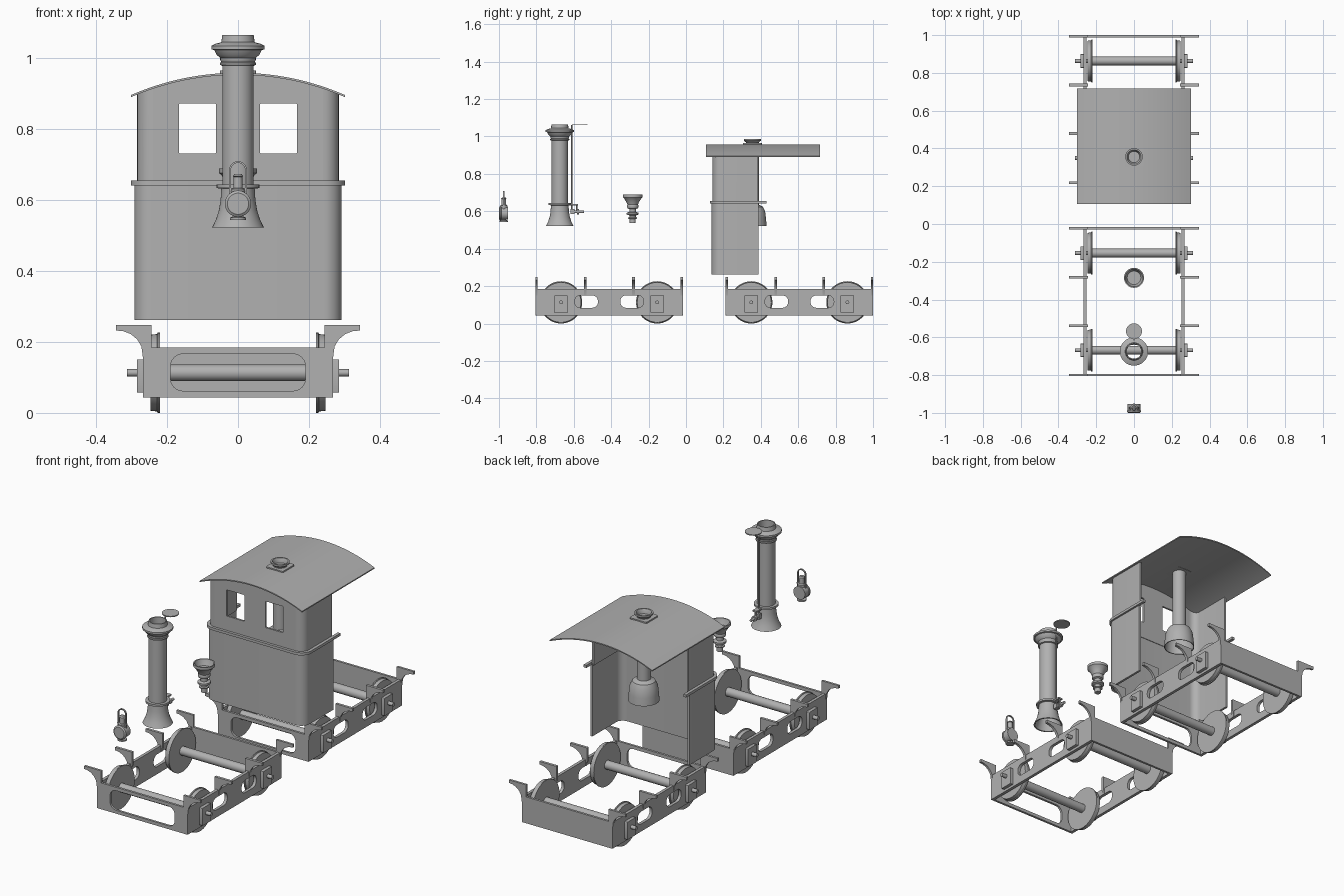
import bpy, bmesh
from math import sin, cos, pi, sqrt, radians
from mathutils import Matrix, Vector

if "Cube" in bpy.data.objects:
    bpy.data.objects.remove(bpy.data.objects["Cube"])

AXES = {  # local (u, v, depth) to world for each facing
    'Z': Matrix.Identity(3),
    'Y': Matrix(((1, 0, 0), (0, 0, -1), (0, 1, 0))),
    'X': Matrix(((0, 0, 1), (1, 0, 0), (0, 1, 0))),
}
metal = bpy.data.materials.new("dark_grey_metal")
metal.diffuse_color = (.44, .44, .44, 1)
metal.use_nodes = True
metal.node_tree.nodes["Principled BSDF"].inputs["Base Color"].default_value = metal.diffuse_color


def finish(name, mesh):
    mesh.shade_smooth()
    mesh.set_sharp_from_angle(angle=radians(30))
    mesh.materials.clear()
    mesh.materials.append(metal)
    ob = bpy.data.objects.new(name, mesh)
    bpy.context.collection.objects.link(ob)
    return ob


def from_bm(name, bm):
    bmesh.ops.recalc_face_normals(bm, faces=bm.faces)
    mesh = bpy.data.meshes.new(name)
    bm.to_mesh(mesh)
    bm.free()
    return finish(name, mesh)


def plate(name, loops, lo, hi, axis):
    """Outline plus optional holes, extruded from lo to hi along axis."""
    cu = bpy.data.curves.new(name, 'CURVE')
    cu.dimensions, cu.fill_mode, cu.extrude = '2D', 'BOTH', (hi - lo) / 2
    for loop in loops:
        sp = cu.splines.new('POLY')
        sp.points.add(len(loop) - 1)
        for p, (u, v) in zip(sp.points, loop):
            p.co = (u, v, 0, 1)
        sp.use_cyclic_u = True
    tmp = bpy.data.objects.new(name + "_outline", cu)
    bpy.context.collection.objects.link(tmp)
    mesh = bpy.data.meshes.new_from_object(tmp.evaluated_get(bpy.context.evaluated_depsgraph_get()))
    bpy.data.objects.remove(tmp)
    bpy.data.curves.remove(cu)
    bm = bmesh.new()
    bm.from_mesh(mesh)
    bmesh.ops.remove_doubles(bm, verts=bm.verts, dist=1e-5)
    shift = Vector([(lo + hi) / 2 if a == axis else 0 for a in 'XYZ'])
    for v in bm.verts:
        v.co = AXES[axis] @ v.co + shift
    return from_bm(name, bm)


def lathe(name, prof, at, axis='Z', n=40, closed=False):
    """Revolve (radius, height) points around an axis through at."""
    bm = bmesh.new()
    rings = [[bm.verts.new(Vector(at) + AXES[axis] @ Vector((r * cos(2 * pi * k / n), r * sin(2 * pi * k / n), h)))
              for k in range(n)] for r, h in prof]
    for a, b in zip(rings, rings[1:] + ([rings[0]] if closed else [])):
        for k in range(n):
            bm.faces.new((a[k], a[k - 1], b[k - 1], b[k]))
    if not closed:
        bm.faces.new(rings[0])
        bm.faces.new(rings[-1])
    return from_bm(name, bm)


def rod(name, r, lo, hi, at, axis='Z', n=24):
    return lathe(name, [(r, lo), (r, hi)], at, axis, n)


def box(name, x0, x1, y0, y1, z0, z1):
    return plate(name, [[(x0, y0), (x1, y0), (x1, y1), (x0, y1)]], z0, z1, 'Z')


def rrect(cu, cv, hu, hv, r, n=6):
    pts = []
    for i, (su, sv) in enumerate(((1, 1), (-1, 1), (-1, -1), (1, -1))):
        for k in range(n + 1):
            a = pi / 2 * (i + k / n)
            pts.append((cu + su * (hu - r) + r * cos(a), cv + sv * (hv - r) + r * sin(a)))
    return pts


# Two wheeled chassis
bracket = [(.25, .15), (.243, .18), (.243, .248), (.343, .248), (.343, .232), (.323, .23),
           (.302, .222), (.284, .207), (.272, .187), (.267, .15)]
for tag, cy in (("front", -.411), ("rear", .606)):
    y0, y1 = cy - .394, cy + .394
    panel = rrect(0, .114, .267, .07, .001, 1)
    plate(f"{tag}_chassis_open_end", [panel, rrect(0, .114, .19, .052, .035)], y0, y0 + .012, 'Y')
    plate(f"{tag}_chassis_closed_end", [panel], y1 - .012, y1, 'Y')
    for side, s in (("left", -1), ("right", 1)):
        frame = [rrect(cy, .114, .39, .07, .001, 1)]
        frame += [rrect(cy + d, .117, .062, .033, .03) for d in (-.122, .122)]
        plate(f"{tag}_{side}_frame", frame, s * .259 - .008, s * .259 + .008, 'X')
        for i, y in enumerate((y0 + .006, cy - .127, cy + .13, y1 - .006)):
            t = .006 if i in (0, 3) else .007
            plate(f"{tag}_{side}_bracket_{i}", [[(s * u, v) for u, v in bracket]], y - t, y + t, 'Y')
    for i, y in enumerate((cy - .257, cy + .257)):
        c = (0, y, .113)
        rod(f"{tag}_axle_{i}", .023, -.24, .24, c, 'X')
        rod(f"{tag}_axle_pin_{i}", .01, -.313, .313, c, 'X')
        for side, s in (("left", -1), ("right", 1)):
            wheel = [(.04, .22), (.113, .22), (.113, .226), (.109, .228), (.107, .246), (.03, .246)]
            lathe(f"{tag}_{side}_wheel_{i}", [(r, s * h) for r, h in wheel], c, 'X', 48)
            a, b = sorted((s * .264, s * .284))
            plate(f"{tag}_{side}_axle_box_{i}", [rrect(y, .104, .036, .047, .004, 3)], a, b, 'X')


# Cab walls: U-shaped plan with rounded front corners
def half_u(hx, y0, y1, r, n=8):
    return [(hx, y1)] + [(hx - r + r * cos(a), y0 + r - r * sin(a))
                         for a in (pi / 2 * k / n for k in range(n + 1))]


def mirror(pts):
    return [(-x, y) for x, y in reversed(pts)]


def u_shape(hx, y0, y1, r, t):
    outer, inner = half_u(hx, y0, y1, r), half_u(hx - t, y0 + t, y1, r - t)
    return outer + mirror(outer) + (inner + mirror(inner))[::-1]


def roof_z(x):
    return .203 + sqrt(.755 ** 2 - x * x)


plate("cab_lower_wall", [u_shape(.292, .137, .388, .05, .012)], .262, .648, 'Z')
plate("cab_belt_rail", [u_shape(.302, .128, .43, .06, .016)], .641, .655, 'Z')
for side, s in (("left", -1), ("right", 1)):
    ring = half_u(.284, .142, .384, .045) + half_u(.274, .152, .384, .035)[::-1]
    ob = plate(f"cab_upper_{side}_wall", [[(s * x, y) for x, y in ring]], .64, .9, 'Z')
    for v in ob.data.vertices:
        if v.co.z > .8:
            v.co.z = roof_z(v.co.x) - .004
xs = [.239 - .478 * k / 16 for k in range(17)]
front = [(-.239, .64), (.239, .64)] + [(x, roof_z(x) - .004) for x in xs]
plate("cab_front_wall", [front] + [rrect(s * .114, .801, .052, .07, .002, 1) for s in (-1, 1)], .142, .152, 'Y')

# Arched roof
xs = [-.302 + .604 * k / 28 for k in range(29)]
plate("cab_roof", [[(x, roof_z(x)) for x in xs] + [(x, roof_z(x) - .006) for x in reversed(xs)]], .107, .717, 'Y')

# Roof vent and hanging smoke pipe with hood
vent = (0, .355, 0)
plate("vent_base", [rrect(0, .355, .05, .05, .006, 3)], .95, .964, 'Z')
lathe("vent_collar", [(.034, .955), (.034, .968), (.046, .978), (.046, .987), (.038, .987), (.03, .97), (.03, .955)],
      vent, closed=True)
rod("smoke_pipe", .034, .625, .95, vent, n=32)
lathe("smoke_hood", [(.076, .52), (.073, .56), (.068, .6), (.056, .624), (.034, .635),
                     (.03, .63), (.053, .618), (.064, .597), (.069, .56), (.072, .52)], vent, closed=True)

# Chimney
lathe("chimney", [(.073, .522), (.062, .545), (.054, .57), (.049, .6), (.047, .632), (.06, .633), (.06, .643),
                  (.044, .643), (.044, .978), (.051, .98), (.051, .986), (.047, .988), (.05, .994), (.05, 1.0),
                  (.06, 1.008), (.067, 1.022), (.075, 1.024), (.075, 1.034), (.062, 1.04), (.047, 1.044),
                  (.044, 1.065), (.039, 1.065), (.038, .64), (.044, .585), (.066, .522)], (0, -.675, 0), closed=True)

# Chimney lid with its turning rod and lever
rod("lid", .042, 1.06, 1.065, (0, -.568, 0), n=32)
rod("lid_rod", .004, .59, 1.062, (0, -.612, 0), n=12)
box("lid_rod_bracket", -.012, .012, -.64, -.577, .63, .638)
box("lid_upper_guide", -.008, .008, -.63, -.605, 1.022, 1.032)
box("lever_block", -.012, .012, -.618, -.596, .585, .612)
rod("lever_shaft", .007, .545, .6, (0, 0, .597), 'Y', 16)
rod("lever_knob", .014, .572, .582, (0, 0, .597), 'Y', 20)
rod("lever_post", .004, .597, .634, (0, -.585, 0), n=12)

# Funnel
lathe("funnel", [(.016, .537), (.016, .558), (.024, .561), (.024, .566), (.018, .57), (.018, .578), (.032, .583),
                 (.032, .592), (.018, .597), (.018, .612), (.027, .616), (.03, .622), (.03, .632), (.028, .636),
                 (.034, .65), (.047, .67), (.053, .675), (.053, .689), (.047, .689), (.042, .672), (.036, .658)],
      (0, -.285, 0))

# Lantern
ly = -.974
lathe("lantern_base", [(.023, .543), (.023, .55), (.012, .554), (.012, .562), (.02, .566)], (0, ly, 0), n=24)
lathe("lantern_body", [(.034, -.022), (.034, .012), (.037, .014), (.037, .021), (.03, .026), (.015, .026)],
      (0, ly, .589), 'Y', 32)
lathe("lantern_chimney", [(.02, .61), (.02, .63), (.013, .634), (.012, .665), (.015, .667), (.01, .673)],
      (0, ly, 0), n=24)
box("lantern_crossbar", -.026, .026, ly - .006, ly + .006, .627, .634)
arch = [(.025, .61)] + [(.025 * cos(pi * k / 14), .684 + .025 * sin(pi * k / 14)) for k in range(15)] + [(-.025, .61)]
inner = [(x * .8, .684 + (z - .684) * .8 if z > .68 else z) for x, z in reversed(arch)]
plate("lantern_handle", [arch + inner], ly - .004, ly + .004, 'Y')
